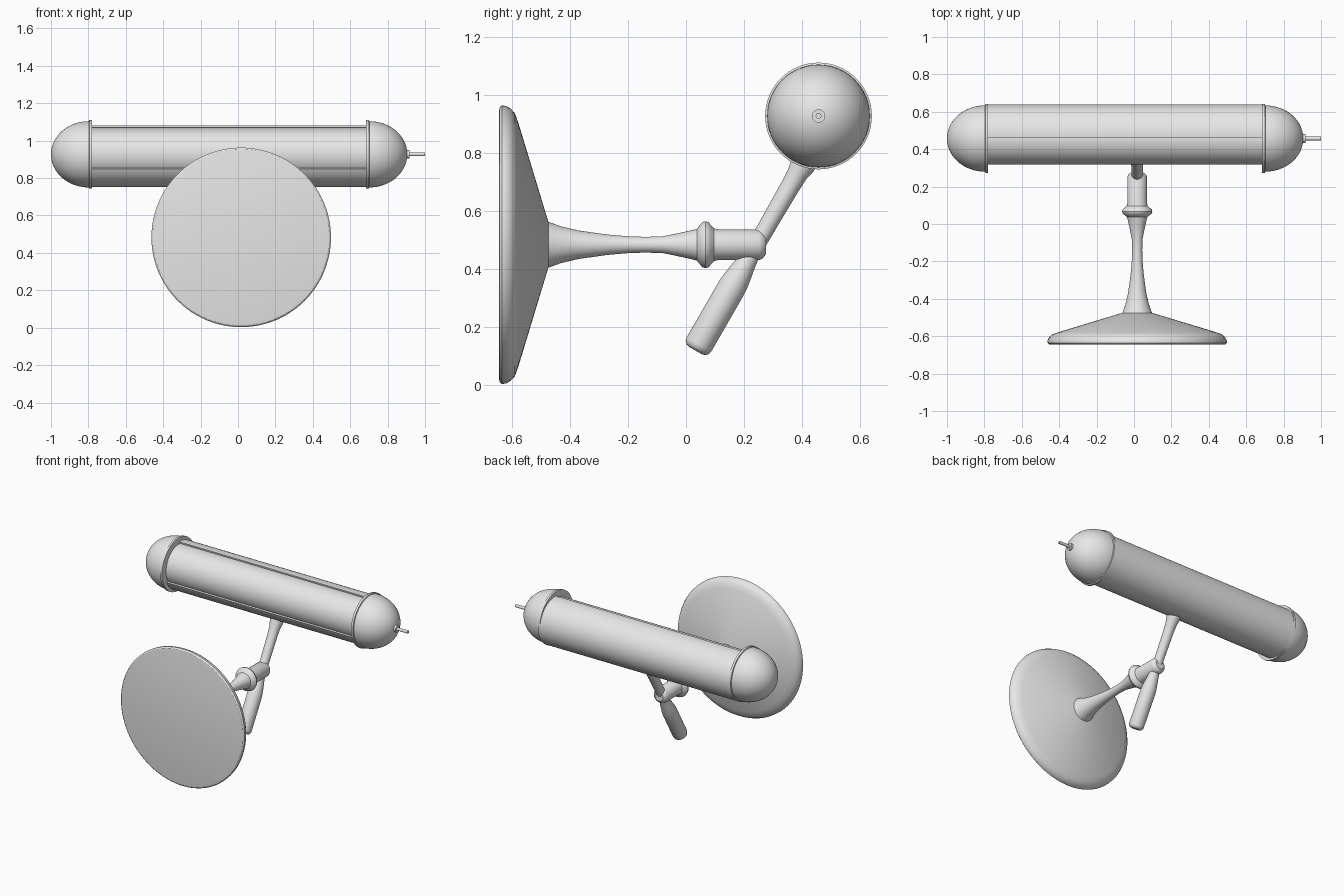
import bpy, bmesh, math
from mathutils import Vector

if "Cube" in bpy.data.objects:
    bpy.data.objects.remove(bpy.data.objects["Cube"])

metal = bpy.data.materials.new("grey_metal")
metal.diffuse_color = (0.8, 0.8, 0.8, 1)
metal.use_nodes = True
metal.node_tree.nodes["Principled BSDF"].inputs["Base Color"].default_value = metal.diffuse_color


def finish(bm, name, angle=32):
    bmesh.ops.remove_doubles(bm, verts=bm.verts, dist=1e-5)
    bmesh.ops.recalc_face_normals(bm, faces=bm.faces)
    mesh = bpy.data.meshes.new(name)
    bm.to_mesh(mesh)
    bm.free()
    mesh.materials.append(metal)
    ob = bpy.data.objects.new(name, mesh)
    bpy.context.collection.objects.link(ob)
    bpy.ops.object.select_all(action='DESELECT')
    ob.select_set(True)
    bpy.context.view_layer.objects.active = ob
    bpy.ops.object.shade_smooth_by_angle(angle=math.radians(angle))
    return ob


def lathe(name, origin, axis, profile, segs=64, angle=32):
    """Revolve (distance along axis, radius) points around an axis."""
    bm = bmesh.new()
    q = Vector(axis).to_track_quat('Z', 'Y')
    pts = [(profile[0][0], 0)] + list(profile) + [(profile[-1][0], 0)]
    rings = []
    for t, r in pts:
        rings.append([bm.verts.new(Vector(origin) + q @ Vector(
            (r * math.cos(a), r * math.sin(a), t)))
            for a in (2 * math.pi * i / segs for i in range(segs))])
    for a, b in zip(rings, rings[1:]):
        for i in range(segs):
            j = (i + 1) % segs
            bm.faces.new((a[i], a[j], b[j], b[i]))
    return finish(bm, name, angle)


CX, CZ = 0.017, 0.483          # stand axis
TY, TZ = 0.457, 0.927          # lamp axis
LEFT, RIGHT = -0.785, 0.69     # inner ends of the caps

# Wide conical base standing on edge
lathe("base", (CX, 0, CZ), (0, 1, 0),
      [(-0.645, 0.462), (-0.643, 0.472), (-0.635, 0.48), (-0.622, 0.479),
       (-0.605, 0.47), (-0.59, 0.453), (-0.578, 0.42), (-0.475, 0.08)], 96)

# Turned stem with collar and socket
lathe("stem", (CX, 0, CZ), (0, 1, 0),
      [(-0.48, 0.081), (-0.43, 0.063), (-0.37, 0.049), (-0.27, 0.035),
       (-0.2, 0.029), (-0.14, 0.027), (-0.08, 0.029), (-0.03, 0.039),
       (0.02, 0.05), (0.038, 0.055), (0.048, 0.068), (0.057, 0.078),
       (0.067, 0.081), (0.077, 0.078), (0.086, 0.068), (0.097, 0.056),
       (0.112, 0.053), (0.252, 0.053), (0.265, 0.047), (0.276, 0.032)], 48)

# Sloping arm and handle share one axis through the socket
pivot = (CX, 0.257, 0.507)
slope = (0, 0.5, 0.866)
lathe("arm", pivot, slope,
      [(-0.06, 0.03), (0.0, 0.03), (0.2, 0.033), (0.255, 0.036),
       (0.285, 0.043), (0.31, 0.045)], 40)
lathe("handle", pivot, [-c for c in slope],
      [(0.02, 0.028), (0.06, 0.03), (0.1, 0.035), (0.14, 0.042), (0.175, 0.047),
       (0.2, 0.049), (0.425, 0.049), (0.437, 0.046), (0.445, 0.038),
       (0.449, 0.026)], 40)

# Rounded end caps, each with a thin rim
for name, x, s, depth in (("left_cap", LEFT, -1, 0.215), ("right_cap", RIGHT, 1, 0.215)):
    dome = [(0.012 + (depth - 0.012) * math.sin(a), 0.177 * math.cos(a))
            for a in (math.pi / 2 * i / 20 for i in range(20))]
    lathe(name, (x, TY, TZ), (s, 0, 0),
          [(-0.005, 0.178), (-0.005, 0.184), (0.01, 0.184), (0.012, 0.177)] + dome, 64)

# Long bulb inside the shade
lathe("bulb", (LEFT, TY, TZ), (1, 0, 0), [(0, 0.14), (RIGHT - LEFT, 0.14)])

# Open shade: thick arc section swept along x, opening to the front and up
bm = bmesh.new()
N = 56
arc = [math.radians(204 + 250 * i / N) for i in range(N + 1)]
section = [(0.475 + r * math.cos(a), 0.917 + r * math.sin(a))
           for r, seq in ((0.165, arc), (0.155, arc[::-1])) for a in seq]
ends = [[bm.verts.new((x, y, z)) for y, z in section] for x in (LEFT, RIGHT)]
for i in range(len(section)):
    j = (i + 1) % len(section)
    bm.faces.new((ends[0][i], ends[0][j], ends[1][j], ends[1][i]))
finish(bm, "shade")

# Cord and its bushing on the right end
lathe("bushing", (0.89, TY, TZ), (1, 0, 0), [(0, 0.023), (0.027, 0.023)], 24)
lathe("cord", (0.9, TY, TZ), (1, 0, 0), [(0, 0.01), (0.1, 0.01)], 16)
